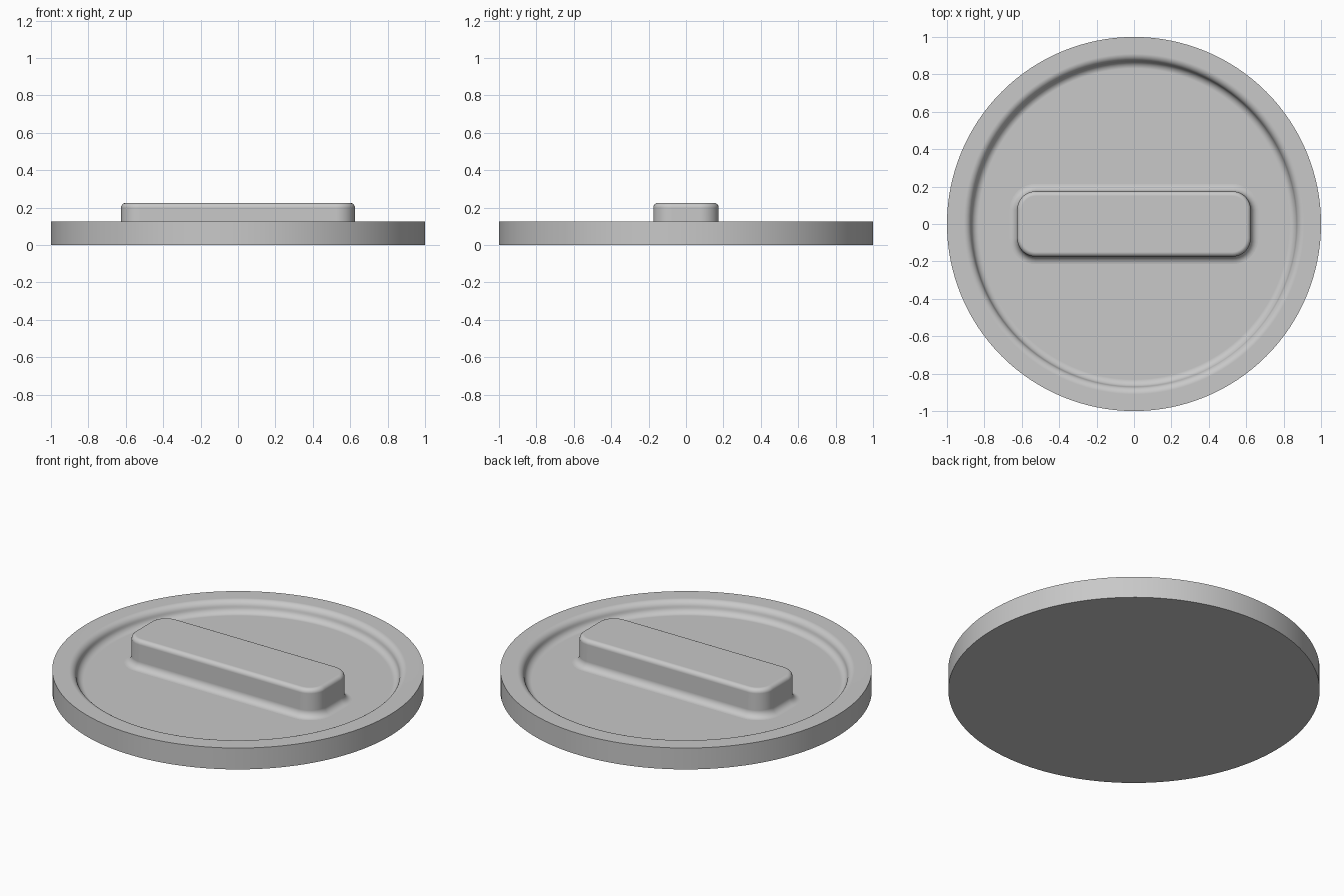
import bpy
import bmesh
from math import sin, cos, pi, radians

if "Cube" in bpy.data.objects:
    bpy.data.objects.remove(bpy.data.objects["Cube"], do_unlink=True)

GREY = (0.58, 0.58, 0.58, 1)
mat = bpy.data.materials.new("light_grey")
mat.use_nodes = True
mat.diffuse_color = GREY
mat.node_tree.nodes["Principled BSDF"].inputs["Base Color"].default_value = GREY

TOP = 0.127      # rim height
FLOOR = 0.06     # recessed floor height
HANDLE = 0.225   # handle height


def arc(cx, cz, r, start, end, steps=8):
    """Profile points (radius, height) along an arc, angles in degrees."""
    angles = [radians(start + (end - start) * i / steps) for i in range(steps + 1)]
    return [(cx + r * cos(a), cz + r * sin(a)) for a in angles]


def rounded_outline(radius, half_x, half_y, count):
    """Outline of a corner-centre rectangle grown by radius; a circle if its size is zero."""
    points = []
    for q, (sx, sy) in enumerate(((1, 1), (-1, 1), (-1, -1), (1, -1))):
        for i in range(count):
            t = i / (count - 1) if half_x else i / count
            a = (q + t) * pi / 2
            points.append((sx * half_x + radius * cos(a), sy * half_y + radius * sin(a)))
    return points


def loft(name, profile, half_x=0, half_y=0, count=32, cap_bottom=True):
    bm = bmesh.new()
    rings = [[bm.verts.new((x, y, z)) for x, y in rounded_outline(r, half_x, half_y, count)]
             for r, z in profile]
    for low, high in zip(rings, rings[1:]):
        n = len(low)
        for i in range(n):
            j = (i + 1) % n
            bm.faces.new((low[i], low[j], high[j], high[i]))
    bm.faces.new(rings[-1])
    if cap_bottom:
        bm.faces.new(rings[0][::-1])
    mesh = bpy.data.meshes.new(name)
    bm.to_mesh(mesh)
    bm.free()
    mesh.materials.append(mat)
    obj = bpy.data.objects.new(name, mesh)
    bpy.context.collection.objects.link(obj)
    bpy.ops.object.select_all(action='DESELECT')
    obj.select_set(True)
    bpy.context.view_layer.objects.active = obj
    bpy.ops.object.shade_smooth_by_angle(angle=radians(35))
    normals = obj.modifiers.new("Weighted Normals", 'WEIGHTED_NORMAL')
    normals.keep_sharp = True
    return obj


# Round cover with a raised rim that rolls softly down to the recessed floor
bend = 0.04
rim_inner, floor_edge = 0.91, 0.831
disc_profile = [(1, 0), (1, TOP)]
disc_profile += arc(rim_inner, TOP - bend, bend, 90, 170)
disc_profile += arc(floor_edge, FLOOR + bend, bend, -10, -90)[1:]
loft("cover_disc", disc_profile)

# Grip bar with rounded corners, a soft top edge and a flared foot
corner, foot, soft = 0.1, 0.04, 0.025
bar_profile = arc(corner + foot, FLOOR + foot, foot, 270, 180)
bar_profile += arc(corner - soft, HANDLE - soft, soft, 0, 90)
loft("grip_bar", bar_profile, 0.625 - corner, 0.175 - corner, 10, cap_bottom=False)
